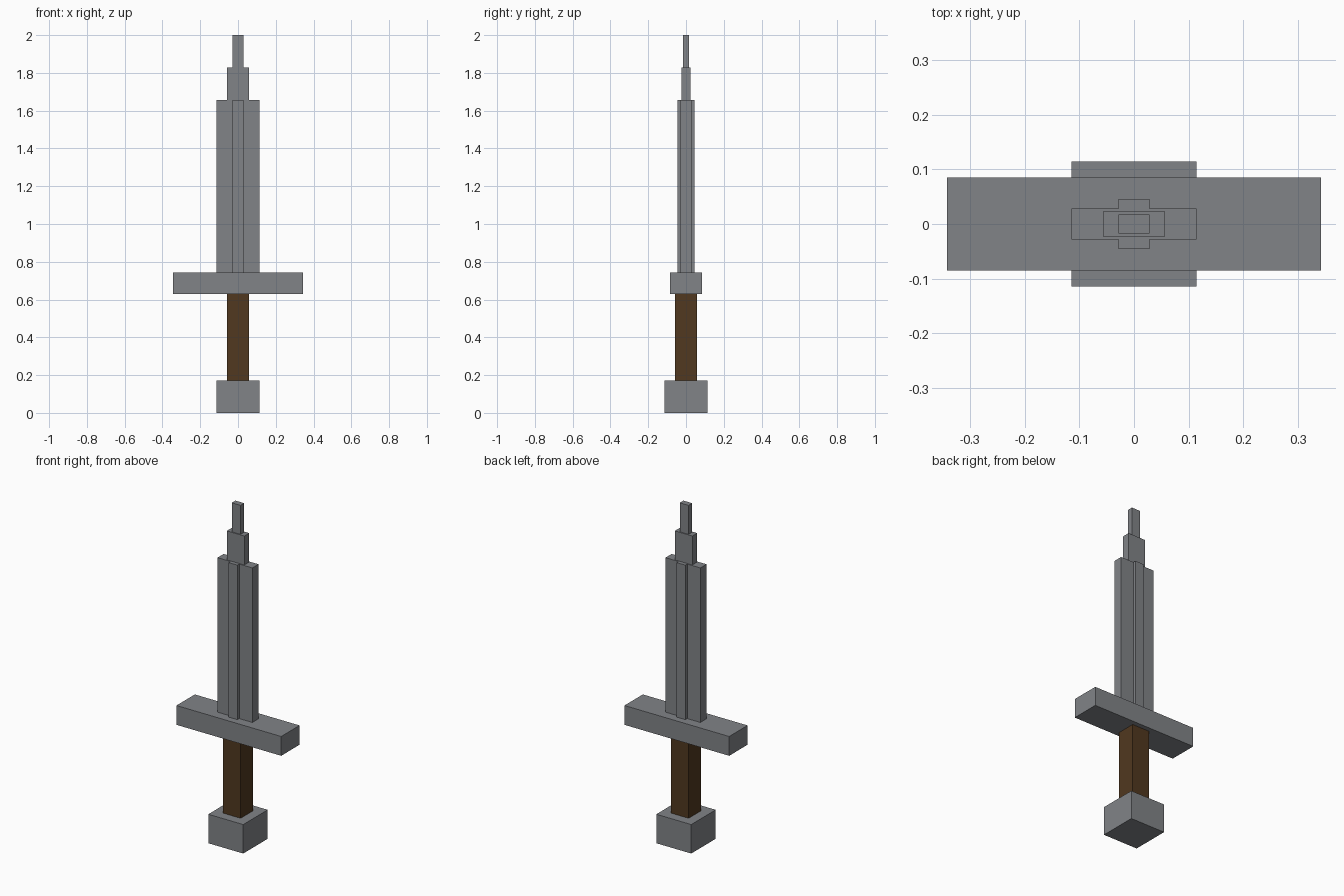
import bpy

default = bpy.data.objects.get("Cube")
if default:
    bpy.data.objects.remove(default, do_unlink=True)

UNIT = 2 / 350  # the sword is 350 small units tall


def make_material(name, colour):
    mat = bpy.data.materials.new(name)
    mat.use_nodes = True
    mat.diffuse_color = colour
    mat.node_tree.nodes["Principled BSDF"].inputs["Base Color"].default_value = colour
    return mat


def add_box(name, mat, half_x, half_y, bottom, top):
    """Centred block, sized in small units."""
    bpy.ops.mesh.primitive_cube_add(size=2, location=(0, 0, (bottom + top) / 2 * UNIT))
    obj = bpy.context.object
    obj.name = obj.data.name = name
    obj.scale = (half_x * UNIT, half_y * UNIT, (top - bottom) / 2 * UNIT)
    bpy.ops.object.transform_apply(location=False, rotation=False, scale=True)
    obj.data.materials.append(mat)
    return obj


steel = make_material("steel grey", (0.22, 0.23, 0.245, 1))
wood = make_material("dark brown wood", (0.082, 0.04, 0.014, 1))

# Handle
add_box("pommel", steel, 20, 20, 0, 30)
add_box("grip", wood, 10, 10, 30, 110)
add_box("crossguard", steel, 60, 15, 110, 130)

# Blade, with a raised ridge on both faces and a stepped point
add_box("blade", steel, 20, 5, 130, 290)
add_box("blade_ridge", steel, 5, 8, 130, 290)
add_box("blade_step", steel, 10, 4, 290, 320)
add_box("blade_tip", steel, 5, 3, 320, 350)
